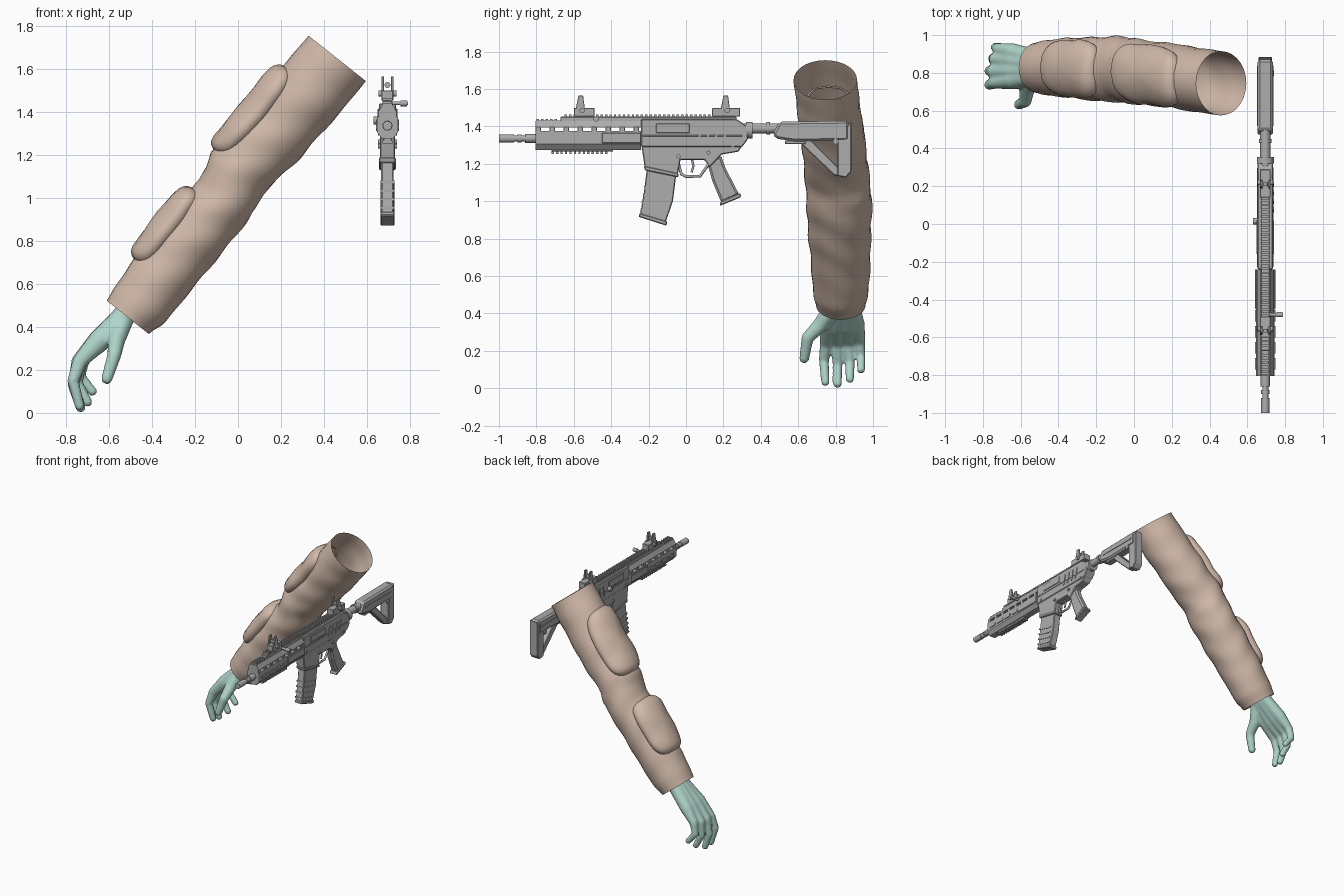
import bpy, bmesh, math
from mathutils import Vector

default_cube = bpy.data.objects.get("Cube")
if default_cube:
    bpy.data.objects.remove(default_cube)


def material(name, red, green, blue):
    mat = bpy.data.materials.new(name)
    mat.use_nodes = True
    mat.diffuse_color = (red, green, blue, 1)
    mat.node_tree.nodes["Principled BSDF"].inputs["Base Color"].default_value = (red, green, blue, 1)
    return mat


cloth = material("beige cloth", .64, .49, .40)
glove = material("pale green glove", .43, .66, .59)
metal = material("grey metal", .42, .42, .42)
GUN_X = .695  # centre plane of the rifle


def finish(bm, name, mat, smooth_angle=None):
    bmesh.ops.recalc_face_normals(bm, faces=bm.faces[:])
    mesh = bpy.data.meshes.new(name)
    bm.to_mesh(mesh)
    bm.free()
    mesh.materials.append(mat)
    if smooth_angle:
        mesh.shade_smooth()
        mesh.set_sharp_from_angle(angle=math.radians(smooth_angle))
    obj = bpy.data.objects.new(name, mesh)
    bpy.context.collection.objects.link(obj)
    return obj


def extrude(name, points, depth, bevel=.005):
    """Extrude a flat outline of 3D points along a vector."""
    bm = bmesh.new()
    face = bm.faces.new([bm.verts.new(p) for p in points])
    result = bmesh.ops.extrude_face_region(bm, geom=[face])
    moved = [v for v in result["geom"] if isinstance(v, bmesh.types.BMVert)]
    bmesh.ops.translate(bm, verts=moved, vec=depth)
    obj = finish(bm, name, metal)
    if bevel:
        mod = obj.modifiers.new("bevel", 'BEVEL')
        mod.width = bevel
        mod.segments = 1
    return obj


def plate(name, outline, width, offset=0, bevel=.005):
    """Side outline in (y, z), given thickness across x."""
    start = GUN_X + offset - width / 2
    return extrude(name, [(start, y, z) for y, z in outline], (width, 0, 0), bevel)


def box(name, y0, y1, z0, z1, width, offset=0, bevel=.003):
    return plate(name, [(y0, z0), (y1, z0), (y1, z1), (y0, z1)], width, offset, bevel)


def rod(name, start, end, radius, sides=16):
    start, end = Vector(start), Vector(end)
    bm = bmesh.new()
    bmesh.ops.create_cone(bm, cap_ends=True, segments=sides, radius1=radius,
                          radius2=radius, depth=(end - start).length)
    turn = (end - start).to_track_quat('Z', 'Y').to_matrix()
    bmesh.ops.rotate(bm, verts=bm.verts, matrix=turn)
    bmesh.ops.translate(bm, verts=bm.verts, vec=(start + end) / 2)
    return finish(bm, name, metal, 40)


def barrel_rod(name, y0, y1, z, radius, sides=16):
    return rod(name, (GUN_X, y0, z), (GUN_X, y1, z), radius, sides)


def wire(name, points, radius):
    curve = bpy.data.curves.new(name, 'CURVE')
    curve.dimensions = '3D'
    curve.bevel_depth = radius
    curve.bevel_resolution = 1
    spline = curve.splines.new('POLY')
    spline.points.add(len(points) - 1)
    for point, (y, z) in zip(spline.points, points):
        point.co = (GUN_X, y, z, 1)
    curve.materials.append(metal)
    bpy.context.collection.objects.link(bpy.data.objects.new(name, curve))


# ---- Sleeve: (distance along arm, upper edge, lower edge, front y, back y)
STATIONS = [(0, .168, -.172, .575, .915), (.16, .175, -.17, .59, .93),
            (.45, .175, -.156, .62, .96), (.7, .185, -.125, .635, .98),
            (.78, .165, -.14, .64, .99), (.86, .15, -.145, .645, .995),
            (1, .165, -.145, .65, .99), (1.3, .16, -.14, .67, .985),
            (1.46, .15, -.138, .68, .975), (1.55, .138, -.112, .695, .96)]
SHOULDER = Vector((.46, 0, 1.65))
ALONG = Vector((-.621, 0, -.783))
OUTWARD = Vector((-.783, 0, .621))


def sleeve_point(s, angle, lift=0.0):
    for a, b in zip(STATIONS, STATIONS[1:]):
        if s <= b[0] or b is STATIONS[-1]:
            break
    t = (s - a[0]) / (b[0] - a[0])
    t = t * t * (3 - 2 * t) if t < 1 else 1
    up, low, front, back = [p + (q - p) * t for p, q in zip(a[1:], b[1:])]
    folds = .004 * math.sin(30 * s + 2 * math.sin(2 * angle)) * math.sin(math.pi * min(s / 1.55, 1))
    radius = (up - low) / 2 + folds + lift
    depth = (back - front) / 2 + folds + lift
    point = SHOULDER + ALONG * s + OUTWARD * ((up + low) / 2 + radius * math.cos(angle))
    point.y = (front + back) / 2 + depth * math.sin(angle)
    return point


def loft(rings, name, mat, closed_tip=False):
    bm = bmesh.new()
    loops = [[bm.verts.new(p) for p in ring] for ring in rings]
    for one, two in zip(loops, loops[1:]):
        for i in range(len(one)):
            j = (i + 1) % len(one)
            bm.faces.new((one[i], one[j], two[j], two[i]))
    if closed_tip:
        bm.faces.new(loops[-1])
    return finish(bm, name, mat, 60)


SIDES, STEPS = 28, 48
around = [2 * math.pi * i / SIDES for i in range(SIDES)]
rings = [[sleeve_point(1.55 * k / STEPS, a) for a in around] for k in range(STEPS + 1)]
rings.append([sleeve_point(1.54, a, -.05) for a in around])
loft(rings, "sleeve", cloth)


# ---- Raised pads on the outer side of the sleeve
def squircle(value):
    return math.copysign(abs(value) ** .55, value)


def arm_pad(name, middle, half_length, half_angle):
    pad_rings = []
    for r in (1, .99, .96, .9, .8, .6, .35, .1):
        lift = -.012 + .058 * (1 - r ** 8) ** .5
        pad_rings.append([sleeve_point(middle + half_length * r * squircle(math.cos(a)),
                                       half_angle * r * squircle(math.sin(a)), lift)
                          for a in [2 * math.pi * i / 40 for i in range(40)]])
    loft(pad_rings, name, cloth, True)


arm_pad("upper_arm_pad", .435, .255, math.radians(58))
arm_pad("forearm_pad", 1.105, .215, math.radians(56))

# ---- Gloved hand: chains of balls (x, y, z, radius) fused into one skin
CHAINS = [
    [(-.47, .785, .52, .05), (-.54, .785, .44, .052), (-.64, .765, .34, .054),
     (-.735, .75, .24, .036), (-.767, .737, .15, .028), (-.737, .745, .034, .024)],
    [(-.47, .815, .52, .055), (-.54, .815, .44, .056), (-.64, .81, .34, .056),
     (-.74, .81, .24, .037), (-.766, .81, .13, .028), (-.732, .81, .025, .025)],
    [(-.47, .85, .52, .055), (-.54, .85, .44, .055), (-.64, .865, .34, .053),
     (-.735, .872, .24, .035), (-.748, .876, .14, .027), (-.7, .876, .05, .024)],
    [(-.47, .88, .52, .05), (-.54, .885, .44, .048), (-.64, .91, .34, .048),
     (-.718, .928, .25, .032), (-.735, .936, .17, .025), (-.677, .936, .1, .023)],
    [(-.53, .78, .43, .045), (-.565, .72, .34, .043), (-.575, .65, .27, .034),
     (-.61, .632, .16, .028)]]
bm = bmesh.new()
for chain in CHAINS:
    for start, end in zip(chain, chain[1:]):
        for k in range(9):
            x, y, z, r = [p + (q - p) * k / 8 for p, q in zip(start, end)]
            made = bmesh.ops.create_icosphere(bm, subdivisions=2, radius=r)
            bmesh.ops.translate(bm, verts=made["verts"], vec=(x, y, z))
hand = finish(bm, "gloved_hand", glove)
skin = hand.modifiers.new("skin", 'REMESH')
skin.mode = 'VOXEL'
skin.voxel_size = .009
skin.use_smooth_shade = True
relax = hand.modifiers.new("relax", 'SMOOTH')
relax.iterations = 5

# ---- Barrel and muzzle
barrel_rod("barrel", -.96, -.25, 1.336, .016)
barrel_rod("muzzle_brake", -1, -.92, 1.336, .022, 12)
barrel_rod("muzzle_collar", -.9, -.88, 1.336, .022, 12)
barrel_rod("gas_block", -.86, -.79, 1.336, .024, 12)


# ---- Handguard: two octagonal shells with open slots between them
def guard_shell(name, section, y0, y1):
    outline = section + [(-x, z) for x, z in reversed(section)]
    extrude(name, [(GUN_X + x, y0, z) for x, z in outline], (0, y1 - y0, 0), 0)


guard_shell("handguard_lower", [(.025, 1.275), (.048, 1.305), (.048, 1.375)], -.805, -.24)
guard_shell("handguard_upper", [(.045, 1.395), (.026, 1.43)], -.805, -.24)
for k in range(8):
    y = -.805 + .075 * k
    box("handguard_bridge", y, y + .03, 1.37, 1.4, .09)
for side in (-1, 1):
    for k in range(6):
        y = -.77 + .085 * k
        box("handguard_side_rib", y, y + .06, 1.32, 1.34, .008, side * .05, 0)
    box("handguard_side_panel", -.45, -.24, 1.31, 1.365, .008, side * .05)

# ---- Top and bottom rails with teeth
box("top_rail", -.67, .27, 1.425, 1.452, .045)
box("front_rail", -.8, -.66, 1.42, 1.432, .04)
box("bottom_rail", -.72, -.39, 1.265, 1.28, .04)


def rail_teeth(name, y0, y1, z0, z1):
    for k in range(int((y1 - y0) / .024)):
        y = y0 + .024 * k
        box(name, y, y + .013, z0, z1, .046, 0, 0)


rail_teeth("top_rail_tooth", -.65, .27, 1.45, 1.464)
rail_teeth("front_rail_tooth", -.8, -.66, 1.43, 1.441)
rail_teeth("bottom_rail_tooth", -.72, -.39, 1.254, 1.267)

# ---- Receiver
plate("upper_receiver", [(-.24, 1.29), (.3, 1.29), (.33, 1.33), (.33, 1.4), (.27, 1.44), (-.24, 1.44)], .08)
plate("lower_receiver", [(-.24, 1.31), (-.22, 1.175), (-.045, 1.135), (-.03, 1.22), (.1, 1.22),
                         (.125, 1.18), (.19, 1.25), (.28, 1.265), (.31, 1.31)], .07)
plate("magazine_well_lip", [(-.225, 1.19), (-.22, 1.165), (-.04, 1.128), (-.04, 1.15)], .078)
box("receiver_seam", -.23, .3, 1.345, 1.355, .086)
for side in (-1, 1):
    box("receiver_cover", -.16, .02, 1.365, 1.415, .008, side * .042)
    for k in range(4):
        y = .06 + .045 * k
        plate("slanted_rib", [(y, 1.32), (y + .012, 1.32), (y + .03, 1.4), (y + .018, 1.4)], .006, side * .042, 0)
    for y, z in ((-.2, 1.31), (.25, 1.3), (.12, 1.26), (-.04, 1.24)):
        x = GUN_X + side * .03
        rod("receiver_pin", (x, y, z), (x + side * .014, y, z), .011, 10)
rod("cocking_handle", (GUN_X, -.48, 1.44), (.79, -.48, 1.44), .009, 10)
rod("cocking_knob", (.755, -.48, 1.44), (.787, -.48, 1.44), .014, 10)
rod("bolt_release", (.66, .015, 1.36), (.63, .015, 1.36), .018, 10)

# ---- Trigger group, magazine and grip
wire("trigger_guard", [(-.04, 1.2), (-.025, 1.145), (.0, 1.132), (.075, 1.134), (.115, 1.19)], .009)
wire("trigger", [(.03, 1.23), (.04, 1.19), (.03, 1.155)], .007)
plate("magazine", [(-.206, 1.2), (-.05, 1.16), (-.07, 1.0), (-.11, .885), (-.245, .93), (-.225, 1.05)], .058)
plate("magazine_floor", [(-.254, .917), (-.248, .937), (-.1, .893), (-.104, .869)], .066)
for k in range(4):
    y, z = -.225 - .006 * k, 1.08 - .04 * k
    plate("magazine_rib", [(y, z), (y + .13, z - .035), (y + .13, z - .047), (y, z - .012)], .066, 0, 0)
plate("pistol_grip", [(.115, 1.2), (.185, 1.25), (.21, 1.18), (.285, 1.035), (.19, .99), (.14, 1.11)], .055, 0, .012)
plate("grip_base", [(.18, .975), (.185, 1.0), (.29, 1.045), (.295, 1.022)], .062)

# ---- Buffer tube and open stock
barrel_rod("buffer_tube", .3, .6, 1.39, .027)
barrel_rod("buffer_nut", .32, .355, 1.38, .045, 12)
barrel_rod("buffer_ring", .43, .45, 1.39, .034, 12)
plate("stock_beam", [(.465, 1.36), (.5, 1.425), (.87, 1.43), (.87, 1.325), (.58, 1.32), (.48, 1.335)], .08, 0, .012)
plate("stock_strut", [(.59, 1.33), (.665, 1.33), (.82, 1.175), (.83, 1.13), (.79, 1.14)], .045)
plate("stock_butt", [(.81, 1.34), (.885, 1.43), (.885, 1.16), (.855, 1.126), (.81, 1.135)], .07)
box("stock_lever", .53, .64, 1.305, 1.325, .05)
for side in (-1, 1):
    box("stock_side_line", .52, .84, 1.372, 1.384, .006, side * .041, 0)
    x = GUN_X + side * .035
    rod("stock_stud", (x, .8, 1.32), (x + side * .01, .8, 1.32), .016, 10)


# ---- Flip-up sights
def sight(name, y0, y1, post_y):
    box(name + "_base", y0, y1, 1.452, 1.5, .055)
    for side in (-1, 1):
        plate(name + "_ear", [(post_y - .015, 1.49), (post_y, 1.565), (post_y + .025, 1.565),
                              (post_y + .035, 1.49)], .012, side * .022, .002)
        rod(name + "_screw", (GUN_X + side * .02, post_y + .02, 1.485),
            (GUN_X + side * .042, post_y + .02, 1.485), .014, 10)
    barrel_rod(name + "_post", post_y, post_y + .02, 1.525, .014, 10)


sight("front_sight", -.6, -.49, -.575)
sight("rear_sight", .14, .29, .2)
